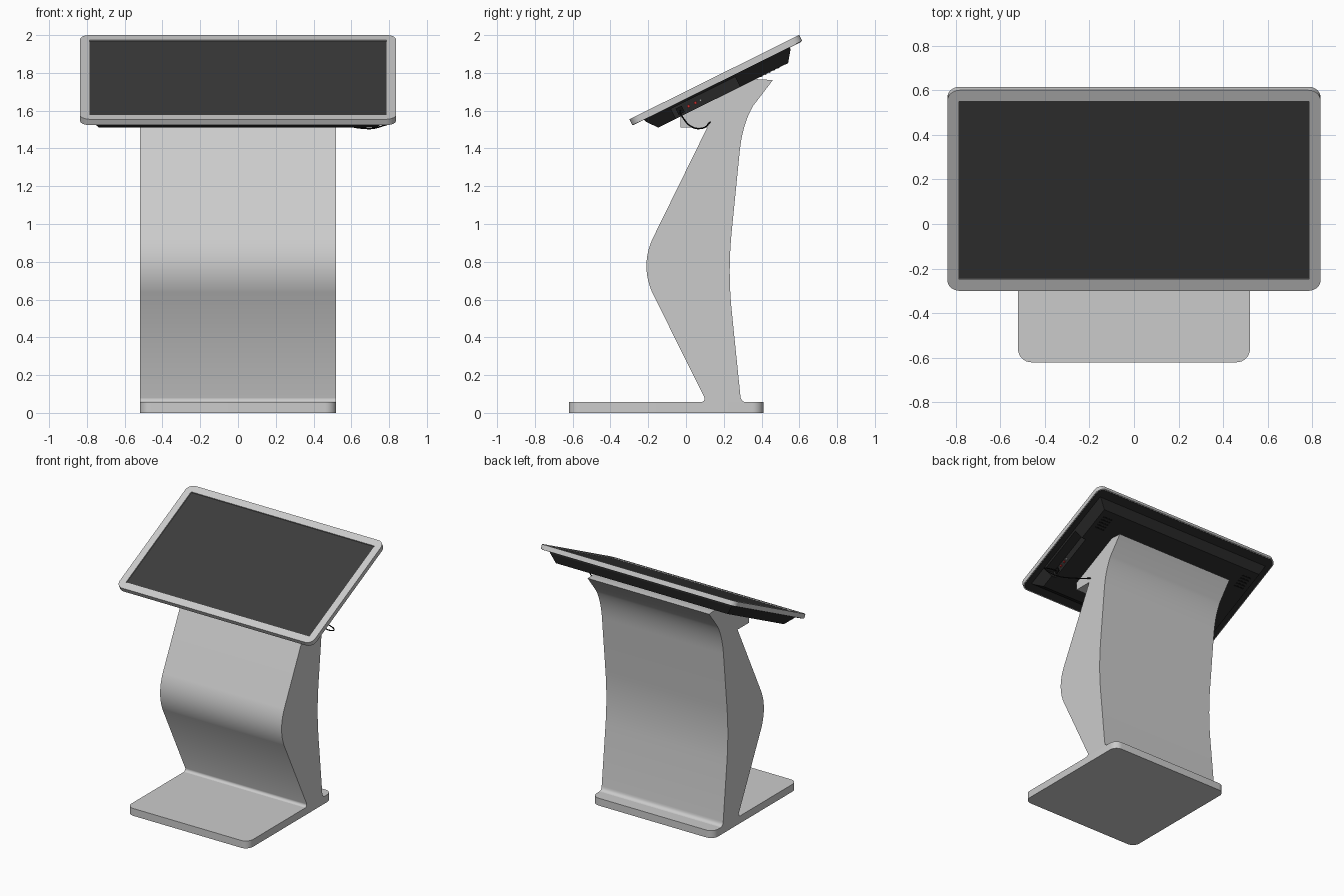
import bpy, bmesh, math
from mathutils import Matrix, Vector

if "Cube" in bpy.data.objects:
    bpy.data.objects.remove(bpy.data.objects["Cube"])

TILT = Matrix.Translation((0, 0.15, 1.7775)) @ Matrix.Rotation(math.radians(26.4), 4, 'X')


def material(name, r, g, b):
    m = bpy.data.materials.new(name)
    m.diffuse_color = (r, g, b, 1)
    m.use_nodes = True
    m.node_tree.nodes["Principled BSDF"].inputs["Base Color"].default_value = m.diffuse_color
    return m


GLASS = material("screen_dark", 0.045, 0.045, 0.045)
BLACK = material("housing_black", 0.02, 0.02, 0.02)
VENT = material("vent_black", 0.006, 0.006, 0.006)
RED = material("port_red", 0.6, 0.03, 0.03)
WHITE = material("port_white", 0.7, 0.7, 0.7)


def loft(name, rings, mat=None, matrix=Matrix(), smooth=True):
    """Closed solid through rings holding the same number of points."""
    bm = bmesh.new()
    loops = [[bm.verts.new(p) for p in ring] for ring in rings]
    n = len(loops[0])
    for a, b in zip(loops, loops[1:]):
        for i in range(n):
            j = (i + 1) % n
            bm.faces.new((a[i], a[j], b[j], b[i]))
    bm.faces.new(loops[0][::-1])
    bm.faces.new(loops[-1])
    bmesh.ops.recalc_face_normals(bm, faces=bm.faces)
    me = bpy.data.meshes.new(name)
    bm.to_mesh(me)
    bm.free()
    ob = bpy.data.objects.new(name, me)
    bpy.context.collection.objects.link(ob)
    ob.matrix_world = matrix
    if mat:
        me.materials.append(mat)
    if smooth:
        activate(ob)
        bpy.ops.object.shade_smooth_by_angle(angle=math.radians(30))
    return ob


def activate(ob):
    bpy.ops.object.select_all(action='DESELECT')
    ob.select_set(True)
    bpy.context.view_layer.objects.active = ob


def rounded(x0, x1, y0, y1, r, z, seg=8):
    pts = []
    corners = [(x1 - r, y1 - r), (x0 + r, y1 - r), (x0 + r, y0 + r), (x1 - r, y0 + r)]
    for k, (cx, cy) in enumerate(corners):
        for i in range(seg + 1):
            a = math.pi / 2 * (k + i / seg)
            pts.append((cx + r * math.cos(a), cy + r * math.sin(a), z))
    return pts


def rect(x0, x1, y0, y1, z):
    return [(x0, y0, z), (x1, y0, z), (x1, y1, z), (x0, y1, z)]


def box(name, x0, x1, y0, y1, z0, z1, mat=None):
    return loft(name, [rect(x0, x1, y0, y1, z0), rect(x0, x1, y0, y1, z1)], mat, TILT, False)


def cut(ob, cutter):
    mod = ob.modifiers.new("cut", 'BOOLEAN')
    mod.operation = 'DIFFERENCE'
    mod.solver = 'EXACT'
    mod.object = cutter
    cutter.hide_render = True
    bpy.context.view_layer.update()
    activate(ob)
    bpy.ops.object.modifier_apply(modifier=mod.name)
    bpy.data.objects.remove(cutter, do_unlink=True)


def arc(p0, c, p1, n):
    p0, c, p1 = Vector(p0), Vector(c), Vector(p1)
    return [tuple(p0 * (1 - t) ** 2 + c * 2 * t * (1 - t) + p1 * t * t)
            for t in (i / n for i in range(n + 1))]


# Base plate
loft("base_plate", [rounded(-0.52, 0.52, -0.62, 0.41, 0.06, z) for z in (0, 0.057)])

# Column: side profile (y, z) swept across the width
profile = (arc((0.07, 0.056), (0.10, 0.056), (0.098, 0.08), 5)
           + arc((-0.18, 0.64), (-0.24, 0.78), (-0.178, 0.92), 16)
           + [(0.112, 1.51), (-0.03, 1.51), (-0.03, 1.571), (0.37, 1.767), (0.46, 1.762)]
           + arc((0.355, 1.625), (0.30, 1.53), (0.285, 1.39), 10)
           + arc((0.243, 0.97), (0.22, 0.75), (0.243, 0.53), 12)
           + arc((0.288, 0.09), (0.29, 0.056), (0.325, 0.056), 5))
loft("column", [[(x, y, z) for y, z in profile] for x in (-0.52, 0.52)])

# Tilted display frame with a shallow pocket for the screen
frame = loft("display_frame",
             [rounded(-0.837, 0.837, -0.502, 0.502, 0.055, z) for z in (-0.035, 0)], None, TILT)
cut(frame, box("pocket_cutter", -0.785, 0.785, -0.445, 0.445, -0.01, 0.05))
box("screen", -0.784, 0.784, -0.444, 0.444, -0.012, -0.007, GLASS)

# Dark back panel and bevelled housing
loft("back_panel", [rounded(-0.83, 0.83, -0.495, 0.495, 0.05, z) for z in (-0.037, -0.03)],
     BLACK, TILT)
housing = loft("rear_housing", [rect(-0.785, 0.785, -0.435, 0.43, -0.036),
                                rect(-0.775, 0.775, -0.43, 0.425, -0.05),
                                rect(-0.735, 0.735, -0.385, 0.383, -0.107)], BLACK, TILT, False)
cut(housing, box("notch_cutter", 0.70, 0.9, -0.28, 0.10, -0.2, -0.048))

# Ports in the side notch
for name, u, half, mat in (("power_socket", -0.24, 0.018, VENT), ("red_port_a", -0.19, 0.007, RED),
                           ("red_port_b", -0.15, 0.007, RED), ("white_port", -0.12, 0.005, WHITE)):
    box(name, 0.695, 0.71, u - half, u + half, -0.077 - half, -0.077 + half, mat)

# Vent slots, one group on each upper rear corner
for side in (-1, 1):
    for i in range(5):
        u = 0.22 + i * 0.025
        xa, xb = sorted((side * 0.62, side * 0.70))
        box("vent_slot", xa, xb, u, u + 0.01, -0.109, -0.10, VENT)

# Cable from the socket to the column
cu = bpy.data.curves.new("cable", 'CURVE')
cu.dimensions = '3D'
cu.bevel_depth = 0.004
cu.bevel_resolution = 2
cu.use_fill_caps = True
path = [(0.70, -0.03, 1.60), (0.79, -0.03, 1.59), (0.832, -0.02, 1.568),
        (0.75, 0.03, 1.515), (0.66, 0.085, 1.507), (0.51, 0.13, 1.54)]
sp = cu.splines.new('BEZIER')
sp.bezier_points.add(len(path) - 1)
for bp, p in zip(sp.bezier_points, path):
    bp.co = p
    bp.handle_left_type = bp.handle_right_type = 'AUTO'
cu.materials.append(VENT)
cable = bpy.data.objects.new("cable", cu)
bpy.context.collection.objects.link(cable)
activate(cable)
bpy.ops.object.convert(target='MESH')
